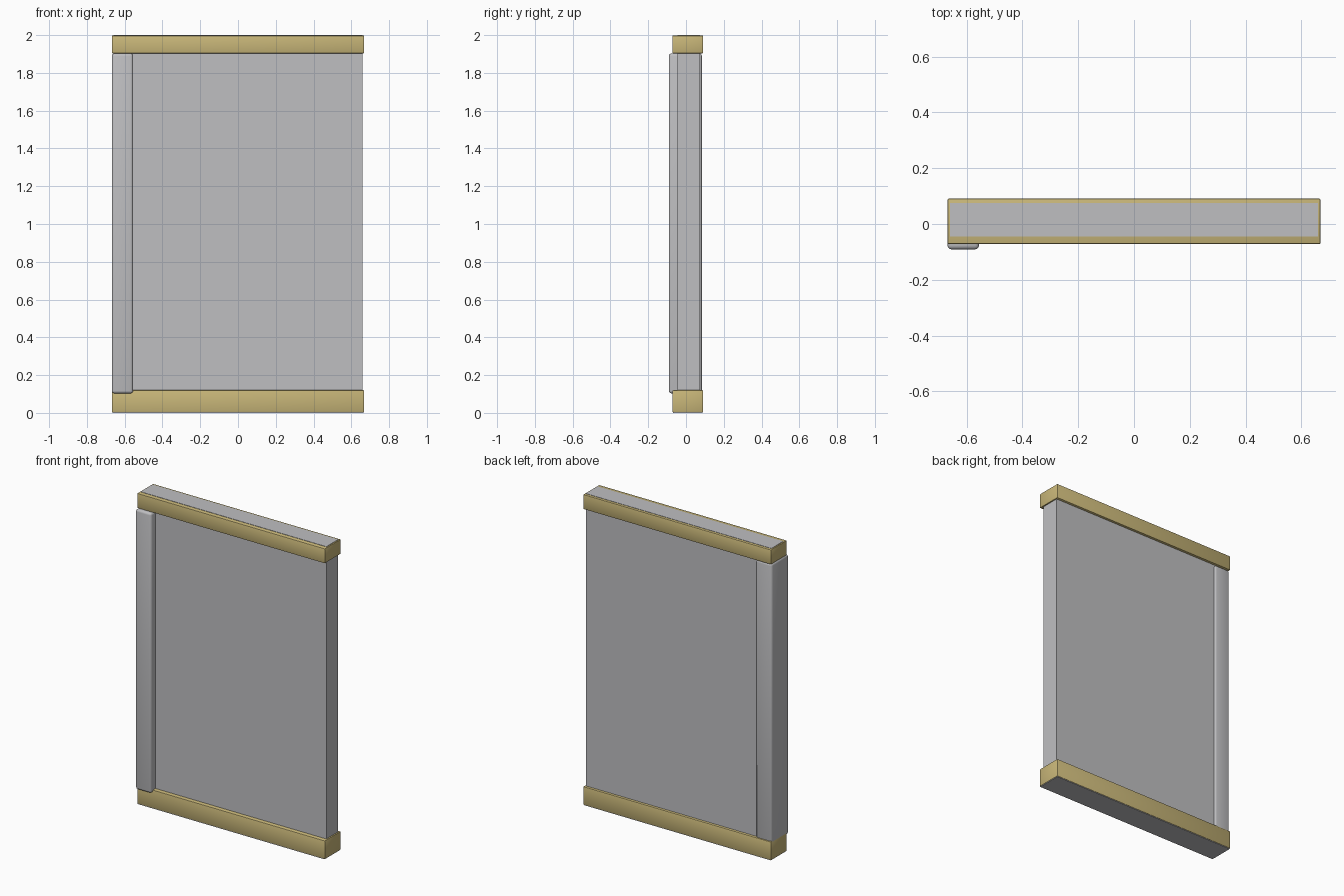
import bpy
import bmesh
from mathutils import Vector

cube = bpy.data.objects.get("Cube")
if cube:
    bpy.data.objects.remove(cube, do_unlink=True)


def make_material(name, rgb):
    mat = bpy.data.materials.new(name)
    mat.use_nodes = True
    mat.diffuse_color = (*rgb, 1)
    mat.node_tree.nodes["Principled BSDF"].inputs["Base Color"].default_value = (*rgb, 1)
    return mat


def add_box(name, low, high, mat, bevel=0.0, segments=1):
    """Box between two corners, with optional rounded edges."""
    low, high = Vector(low), Vector(high)
    bm = bmesh.new()
    bmesh.ops.create_cube(bm, size=1)
    bmesh.ops.scale(bm, vec=high - low, verts=bm.verts)
    if bevel:
        bmesh.ops.bevel(bm, geom=bm.edges[:], offset=bevel, segments=segments,
                        profile=0.5, affect="EDGES")
    mesh = bpy.data.meshes.new(name)
    bm.to_mesh(mesh)
    bm.free()
    mesh.materials.append(mat)
    obj = bpy.data.objects.new(name, mesh)
    obj.location = (low + high) / 2
    bpy.context.collection.objects.link(obj)
    if bevel:
        bpy.ops.object.select_all(action="DESELECT")
        obj.select_set(True)
        bpy.context.view_layer.objects.active = obj
        bpy.ops.object.shade_smooth_by_angle(angle=0.7)
    return obj


grey = make_material("light grey", (0.52, 0.52, 0.535))
gold = make_material("pale gold", (0.58, 0.47, 0.19))

# Main slab, its top end showing through the upper trim
add_box("panel", (-0.66, -0.045, 0.003), (0.66, 0.075, 2.0), grey)

# Rounded edge post along one side
add_box("edge_post", (-0.668, -0.091, 0.103), (-0.555, 0.084, 1.903), grey, 0.014, 3)

# Trims capping both ends
for name, bottom, top in (("bottom_trim", 0.003, 0.12), ("top_trim", 1.903, 1.998)):
    add_box(name, (-0.668, -0.072, bottom), (0.668, 0.091, top), gold, 0.005, 2)

# Thin underside plate
add_box("base_plate", (-0.665, -0.07, 0.0), (0.665, 0.088, 0.006), grey)
